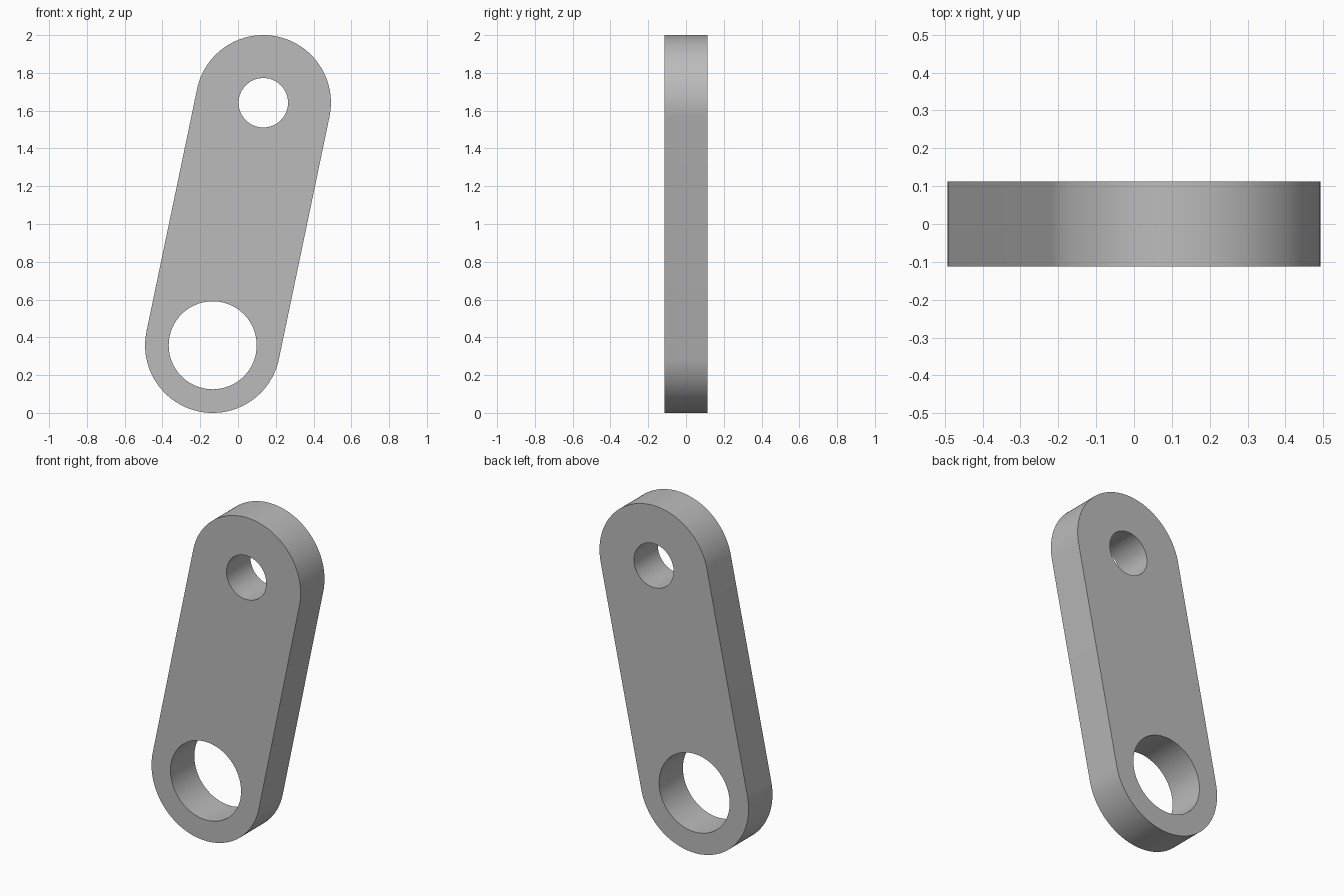
import bpy, bmesh
from math import cos, sin, pi, atan2, radians
from mathutils import Vector

cube = bpy.data.objects.get("Cube")
if cube:
    bpy.data.objects.remove(cube, do_unlink=True)

HALF_THICK = 0.1125
END_RADIUS = 0.358
TOP = Vector((0.134, 0, 1.642))
BOTTOM = Vector((-0.134, 0, 0.358))
SEGMENTS = 64


def arc(center, radius, start, sweep, count):
    """Points along an arc on the front plane."""
    angles = [start + sweep * i / count for i in range(count + 1)]
    return [center + Vector((radius * cos(a), -HALF_THICK, radius * sin(a)))
            for a in angles]


def add_loop(bm, points):
    verts = [bm.verts.new(p) for p in points]
    for i, v in enumerate(verts):
        bm.edges.new((v, verts[i - 1]))


# Plain grey metal
grey = bpy.data.materials.new("grey")
grey.use_nodes = True
colour = (0.5, 0.5, 0.5, 1)
grey.diffuse_color = colour
grey.node_tree.nodes["Principled BSDF"].inputs["Base Color"].default_value = colour

# Slanted outline with round ends, and a hole in each end
axis = TOP - BOTTOM
side = atan2(axis.z, axis.x) - pi / 2
bm = bmesh.new()
add_loop(bm, arc(TOP, END_RADIUS, side, pi, SEGMENTS)
         + arc(BOTTOM, END_RADIUS, side + pi, pi, SEGMENTS))
for center, radius in ((TOP, 0.131), (BOTTOM, 0.233)):
    add_loop(bm, arc(center, radius, 0, 2 * pi, SEGMENTS)[:-1])
bmesh.ops.triangle_fill(bm, edges=bm.edges[:], use_beauty=True,
                        normal=Vector((0, -1, 0)))

# Thicken the plate
result = bmesh.ops.extrude_face_region(bm, geom=bm.faces[:],
                                       use_keep_orig=True)
moved = [g for g in result["geom"] if isinstance(g, bmesh.types.BMVert)]
bmesh.ops.translate(bm, verts=moved, vec=(0, 2 * HALF_THICK, 0))
bmesh.ops.recalc_face_normals(bm, faces=bm.faces[:])

mesh = bpy.data.meshes.new("link_plate")
bm.to_mesh(mesh)
bm.free()
mesh.materials.append(grey)
plate = bpy.data.objects.new("link_plate", mesh)
bpy.context.collection.objects.link(plate)

# Smooth rims and bores, crisp face edges
bpy.ops.object.select_all(action="DESELECT")
plate.select_set(True)
bpy.context.view_layer.objects.active = plate
bpy.ops.object.shade_smooth_by_angle(angle=radians(30))
